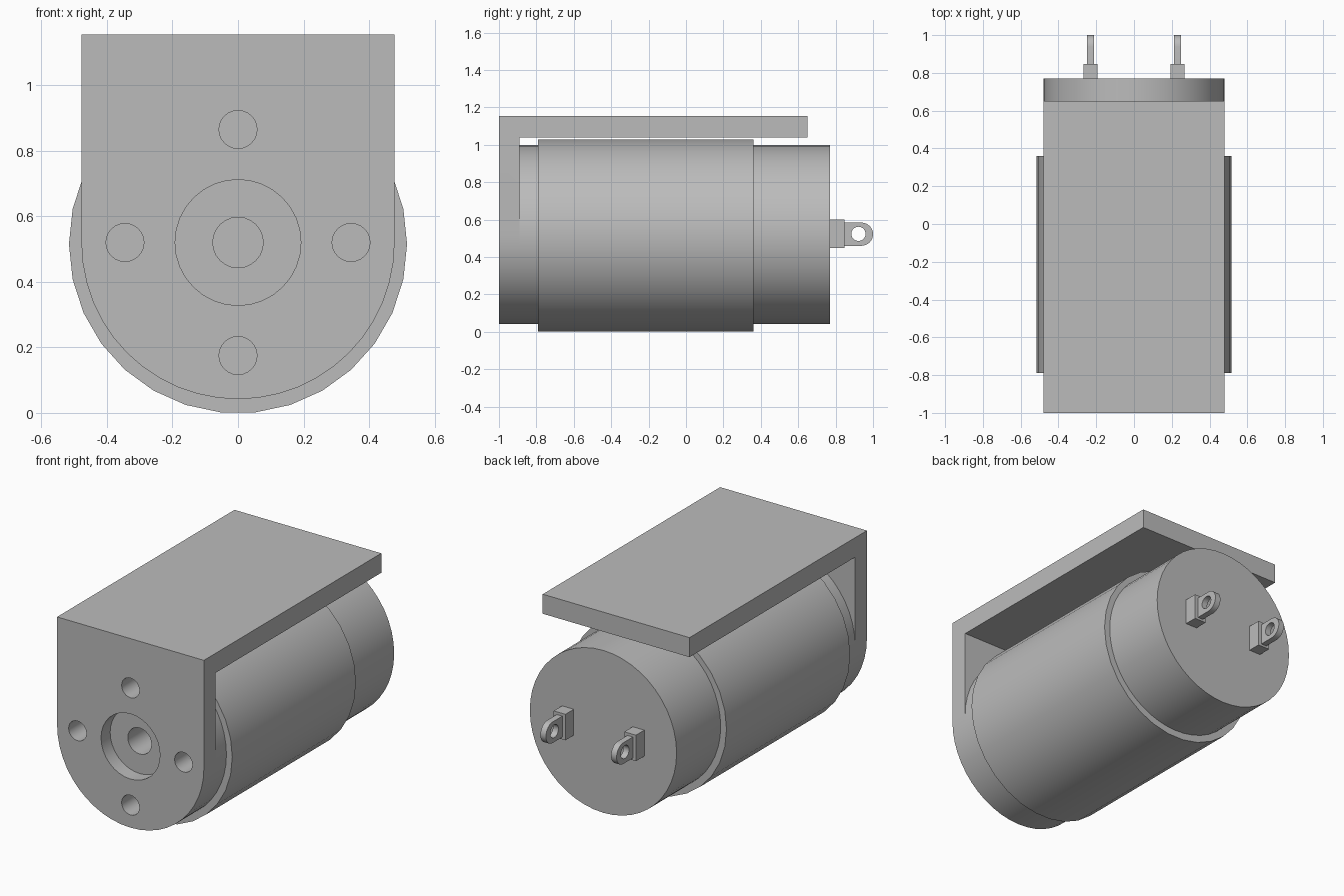
import bpy, bmesh
from math import sin, cos, pi, radians
from mathutils import Vector

cube = bpy.data.objects.get("Cube")
if cube:
    bpy.data.objects.remove(cube, do_unlink=True)

grey = bpy.data.materials.new("plain grey")
grey.use_nodes = True
colour = (0.5, 0.5, 0.5, 1)
grey.diffuse_color = colour
grey.node_tree.nodes["Principled BSDF"].inputs["Base Color"].default_value = colour

AXIS_Z = 0.52
R = 0.478


def arc(cu, cv, r, start, end, n):
    """Points on an arc, both ends included."""
    steps = [start + (end - start) * i / n for i in range(n + 1)]
    return [(cu + r * cos(a), cv + r * sin(a)) for a in steps]


def circle(cu, cv, r, n):
    return arc(cu, cv, r, 0, 2 * pi, n)[:-1]


def prism(name, outline, axis, a, b):
    """Extrude an outline: (x, z) along y, or (y, z) along x."""
    def place(u, v, t):
        return Vector((u, t, v)) if axis == "y" else Vector((t, u, v))
    bm = bmesh.new()
    face = bm.faces.new([bm.verts.new(place(u, v, a)) for u, v in outline])
    new = bmesh.ops.extrude_face_region(bm, geom=[face])["geom"]
    shift = place(0, 0, b - a)
    bmesh.ops.translate(bm, vec=shift, verts=[g for g in new if isinstance(g, bmesh.types.BMVert)])
    bmesh.ops.recalc_face_normals(bm, faces=bm.faces)
    mesh = bpy.data.meshes.new(name)
    bm.to_mesh(mesh)
    bm.free()
    mesh.materials.append(grey)
    obj = bpy.data.objects.new(name, mesh)
    bpy.context.collection.objects.link(obj)
    return obj


def select(obj):
    bpy.ops.object.select_all(action="DESELECT")
    obj.select_set(True)
    bpy.context.view_layer.objects.active = obj


def boolean(obj, tool, operation="DIFFERENCE"):
    mod = obj.modifiers.new("cut", "BOOLEAN")
    mod.object, mod.operation, mod.solver = tool, operation, "EXACT"
    select(obj)
    bpy.ops.object.modifier_apply(modifier=mod.name)


def discard(*tools):
    for tool in tools:
        bpy.data.objects.remove(tool, do_unlink=True)


def smooth(obj):
    select(obj)
    bpy.ops.object.shade_smooth_by_angle(angle=radians(30))


# L-shaped bracket: side profile trimmed to the round-bottomed front outline
bracket = prism("mounting_bracket",
                [(-1, 0), (-0.89, 0), (-0.89, 1.04), (0.65, 1.04), (0.65, 1.155), (-1, 1.155)],
                "x", -0.6, 0.6)
outline = prism("outline_tool", arc(0, AXIS_Z, R, pi, 2 * pi, 24) + [(R, 1.4), (-R, 1.4)],
                "y", -1.2, 1.2)
boolean(bracket, outline, "INTERSECT")

# Motor body
housing = prism("motor_housing", circle(0, AXIS_Z, R, 48), "y", -0.89, 0.77)
sleeve = prism("outer_sleeve", circle(0, 0.515, 0.516, 30), "y", -0.79, 0.36)

# Recess, shaft hole and four screw holes in the front
recess = prism("recess_tool", circle(0, AXIS_Z, 0.192, 32), "y", -1.1, -0.915)
boolean(bracket, recess)
holes = [(0, 0, 0.077)] + [(0.345 * dx, 0.345 * dz, 0.058)
                           for dx, dz in ((1, 0), (-1, 0), (0, 1), (0, -1))]
for dx, dz, r in holes:
    drill = prism("drill_tool", circle(dx, AXIS_Z + dz, r, 24), "y", -1.1, -0.7)
    for part in (bracket, housing, sleeve):
        boolean(part, drill)
    discard(drill)
discard(outline, recess)

# Two rear terminals: a block and a round-ended lug with an eye
for side, x in (("left", 0.23), ("right", -0.23)):
    prism(side + "_terminal_block", [(0.76, 0.447), (0.848, 0.447), (0.848, 0.6), (0.76, 0.6)],
          "x", x - 0.038, x + 0.038)
    lug = prism(side + "_terminal_lug",
                arc(0.938, 0.522, 0.062, -pi / 2, pi / 2, 16) + [(0.84, 0.584), (0.84, 0.46)],
                "x", x - 0.018, x + 0.018)
    eye = prism("eye_tool", circle(0.922, 0.524, 0.038, 24), "x", x - 0.1, x + 0.1)
    boolean(lug, eye)
    discard(eye)
    smooth(lug)

for part in (bracket, housing, sleeve):
    smooth(part)
